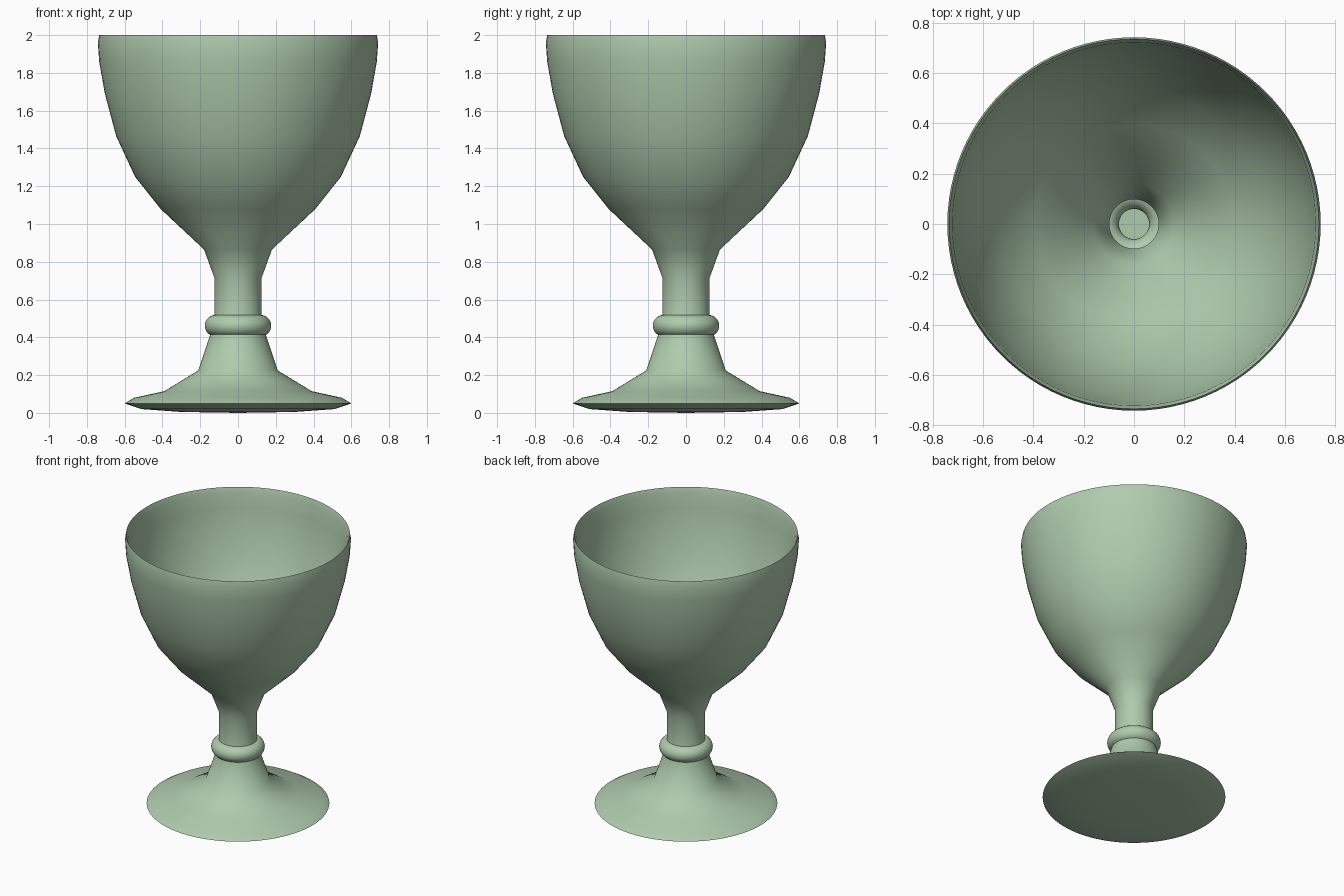
import bpy, bmesh, math
from mathutils import Vector, Matrix

cube = bpy.data.objects.get("Cube")
if cube:
    bpy.data.objects.remove(cube)

# Pale green glaze
glaze = bpy.data.materials.new("sage_green")
glaze.use_nodes = True
color = (0.43, 0.60, 0.42, 1)
glaze.diffuse_color = color
glaze.node_tree.nodes["Principled BSDF"].inputs["Base Color"].default_value = color


def lathe(name, profile, closed=False, steps=96):
    """Revolve a radius-height profile around the z axis."""
    bm = bmesh.new()
    verts = [bm.verts.new((r, 0, z)) for r, z in profile]
    pairs = list(zip(verts, verts[1:]))
    if closed:
        pairs.append((verts[-1], verts[0]))
    edges = [bm.edges.new(p) for p in pairs]
    bmesh.ops.spin(bm, geom=verts + edges, cent=(0, 0, 0), axis=(0, 0, 1),
                   angle=math.tau, steps=steps, use_merge=True)
    bmesh.ops.remove_doubles(bm, verts=bm.verts, dist=0.0005)
    bmesh.ops.recalc_face_normals(bm, faces=bm.faces)
    mesh = bpy.data.meshes.new(name)
    bm.to_mesh(mesh)
    bm.free()
    obj = bpy.data.objects.new(name, mesh)
    bpy.context.collection.objects.link(obj)
    mesh.materials.append(glaze)
    bpy.ops.object.select_all(action="DESELECT")
    obj.select_set(True)
    bpy.context.view_layer.objects.active = obj
    bpy.ops.object.shade_smooth_by_angle(angle=math.radians(60))
    return obj


# Goblet: underside, foot, stem and bowl, then the hollow inside
foot = [(0, 0), (0.3, 0.005), (0.51, 0.02), (0.6, 0.05),
        (0.55, 0.08), (0.39, 0.115), (0.21, 0.225), (0.15, 0.405)]
stem = [(0.125, 0.52), (0.125, 0.715)]
bowl = [(0.18, 0.865), (0.41, 1.08), (0.545, 1.25), (0.645, 1.465),
        (0.705, 1.69), (0.735, 1.86), (0.742, 1.96), (0.735, 2.0)]
inside = [(0.722, 1.96), (0.715, 1.86), (0.685, 1.69), (0.625, 1.47),
          (0.53, 1.265), (0.395, 1.1), (0.16, 0.885), (0.098, 0.72),
          (0.098, 0.52), (0.125, 0.4), (0.19, 0.21), (0.38, 0.09),
          (0.5, 0.045), (0.3, 0.03), (0, 0.025)]
lathe("goblet_body", foot + stem + bowl + inside)

# Rounded collar around the stem
ring = [(0.118 + 0.058 * math.cos(a), 0.462 + 0.057 * math.sin(a))
        for a in (math.tau * i / 20 for i in range(20))]
lathe("stem_collar", ring, closed=True)
